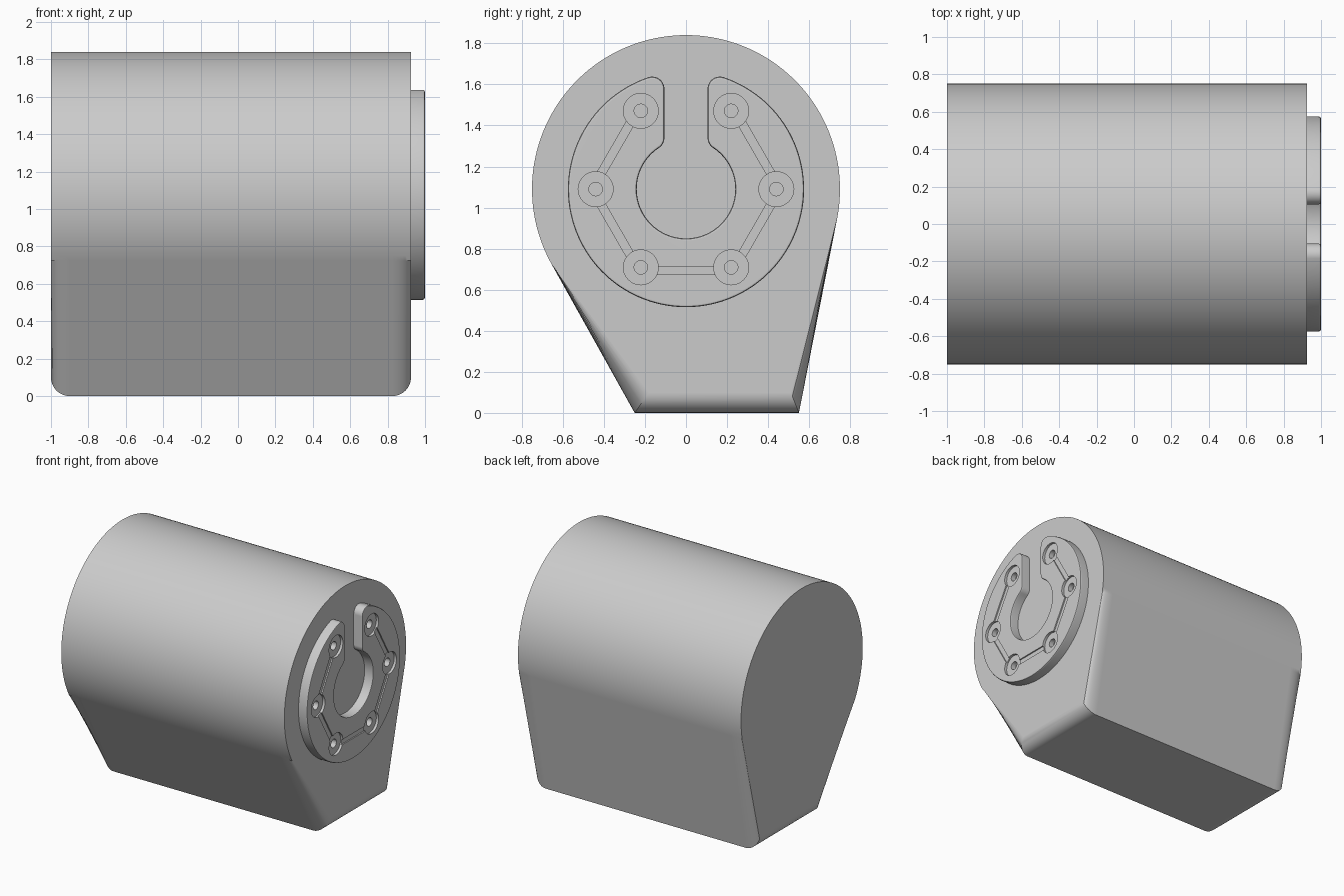
import bpy, bmesh
from math import sin, cos, pi, radians, atan2, acos, hypot, sqrt
from mathutils import Matrix, Vector

if "Cube" in bpy.data.objects:
    bpy.data.objects.remove(bpy.data.objects["Cube"], do_unlink=True)

grey = bpy.data.materials.new("light grey")
grey.use_nodes = True
GREY = (0.6, 0.6, 0.6, 1)
grey.diffuse_color = GREY
grey.node_tree.nodes["Principled BSDF"].inputs["Base Color"].default_value = GREY

AXIS_Z, BODY_R = 1.09, 0.75      # main cylinder
BACK, FACE, TIP = -1.0, 0.925, 1.0


def make(name, bm):
    bmesh.ops.recalc_face_normals(bm, faces=bm.faces)
    mesh = bpy.data.meshes.new(name)
    bm.to_mesh(mesh)
    bm.free()
    mesh.materials.append(grey)
    obj = bpy.data.objects.new(name, mesh)
    bpy.context.collection.objects.link(obj)
    return obj


def select(obj):
    bpy.ops.object.select_all(action="DESELECT")
    obj.select_set(True)
    bpy.context.view_layer.objects.active = obj


def arc(cy, cz, r, a0, a1, n):
    return [(cy + r * cos(a0 + (a1 - a0) * i / n), cz + r * sin(a0 + (a1 - a0) * i / n))
            for i in range(n + 1)]


def tangent(y, side):
    """Angle on the cylinder where the flat side from floor point y touches it."""
    return atan2(-AXIS_Z, y) + side * acos(BODY_R / hypot(y, AXIS_Z))


# Body: teardrop section lofted along x, lower end edges rounded
FOOT_L, FOOT_R, ROUND, STEPS = -0.25, 0.55, 0.1, 8
start, end = tangent(FOOT_R, 1), tangent(FOOT_L, -1) + 2 * pi
dome = arc(0, AXIS_Z, BODY_R, start, end, 96)
stations = []
for k in range(STEPS + 1):
    t = pi / 2 * k / STEPS
    stations.append((ROUND * (1 - cos(t)), 1 - sin(t)))
sections = [(BACK + d, s) for d, s in stations] + [(FACE - d, s) for d, s in reversed(stations)]

bm = bmesh.new()
rings = []
for x, s in sections:
    foot = [(FOOT_L + 0.07 * s, ROUND * s), (FOOT_R - 0.04 * s, ROUND * s)]
    rings.append([bm.verts.new((x, y, z)) for y, z in dome + foot])
for a, b in zip(rings, rings[1:]):
    for i in range(len(a)):
        j = (i + 1) % len(a)
        bm.faces.new((a[i], a[j], b[j], b[i]))
bm.faces.new(rings[0])
bm.faces.new(rings[-1])
body = make("body", bm)

# Flange: slotted ring with rounded slot corners and a bevelled rim
OUT, INN, SLOT, FIL = 0.575, 0.24, 0.105, 0.06
cy = SLOT + FIL
cz_out, cz_in = sqrt((OUT - FIL) ** 2 - cy ** 2), sqrt((INN + FIL) ** 2 - cy ** 2)
a_out, a_in = atan2(cz_out, cy), atan2(cz_in, cy)
half = (arc(0, 0, OUT, -pi / 2, a_out, 56)
        + arc(cy, cz_out, FIL, a_out, pi, 10)[1:]
        + arc(cy, cz_in, FIL, pi, pi + a_in, 8)
        + arc(0, 0, INN, a_in, -pi / 2, 36)[1:])
outline = half + [(-y, z) for y, z in reversed(half[1:-1])]

bm = bmesh.new()
base = bm.faces.new([bm.verts.new((FACE - 0.01, y, AXIS_Z + z)) for y, z in outline])
ext = bmesh.ops.extrude_face_region(bm, geom=[base], use_keep_orig=True)["geom"]
top = [v for v in ext if isinstance(v, bmesh.types.BMVert)]
bmesh.ops.translate(bm, verts=top, vec=(TIP - FACE + 0.01, 0, 0))
bmesh.ops.recalc_face_normals(bm, faces=bm.faces)
rim = [e for e in bm.edges if all(v.co.x > TIP - 0.001 for v in e.verts)]
bmesh.ops.bevel(bm, geom=rim, offset=0.012, segments=2, profile=0.5, affect="EDGES")
flange = make("flange", bm)

# Cutters: round pockets, screw holes and the shallow channel joining them
spots = [Vector((0, 0.44 * cos(radians(a)), AXIS_Z + 0.44 * sin(radians(a))))
         for a in (60, 0, -60, -120, 180, 120)]


def drills(radius, depth, sides):
    bm = bmesh.new()
    for p in spots:
        place = Matrix.Translation((TIP, p.y, p.z)) @ Matrix.Rotation(pi / 2, 4, "Y")
        bmesh.ops.create_cone(bm, cap_ends=True, segments=sides, radius1=radius,
                              radius2=radius, depth=2 * depth, matrix=place)
    return make("cutter", bm)


def channel(depth):
    bm = bmesh.new()
    for a, b in zip(spots, spots[1:]):
        mid, run = (a + b) / 2, b - a
        out = (mid - Vector((0, 0, AXIS_Z))).normalized() * 0.015
        place = (Matrix.Translation(mid + out + Vector((TIP, 0, 0)))
                 @ Matrix.Rotation(atan2(run.z, run.y), 4, "X")
                 @ Matrix.Diagonal((2 * depth, run.length - 0.09, 0.04, 1)))
        bmesh.ops.create_cube(bm, size=1, matrix=place)
    return make("cutter", bm)


for cutter in (channel(0.01), drills(0.085, 0.02, 40), drills(0.033, 0.06, 20)):
    cutter.hide_render = True
    select(flange)
    mod = flange.modifiers.new("cut", "BOOLEAN")
    mod.operation, mod.solver, mod.object = "DIFFERENCE", "EXACT", cutter
    bpy.ops.object.modifier_apply(modifier=mod.name)
    bpy.data.objects.remove(cutter, do_unlink=True)

# Smooth curved walls, crisp edges
for obj in (body, flange):
    select(obj)
    bpy.ops.object.shade_smooth_by_angle(angle=radians(25))
    obj.modifiers.new("even_normals", "WEIGHTED_NORMAL").keep_sharp = True
